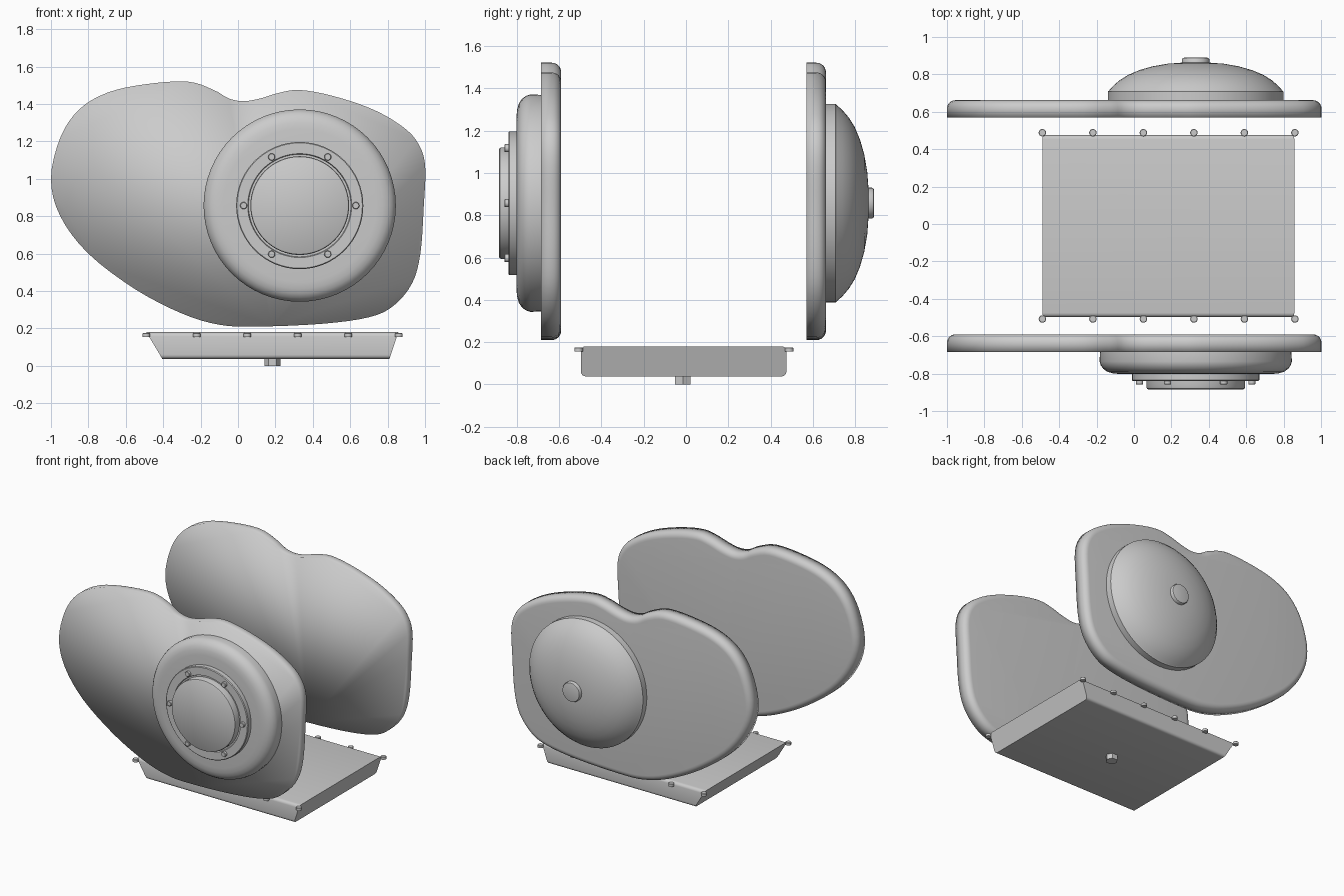
import bpy
import bmesh
import math
from mathutils import Vector

cube = bpy.data.objects.get("Cube")
if cube:
    bpy.data.objects.remove(cube, do_unlink=True)

GREY = (0.6, 0.6, 0.6, 1.0)
metal = bpy.data.materials.new("plain grey metal")
metal.use_nodes = True
metal.diffuse_color = GREY
metal.node_tree.nodes["Principled BSDF"].inputs["Base Color"].default_value = GREY


def loft(name, rings, angle=35):
    """Skin a stack of matching rings and cap both ends."""
    bm = bmesh.new()
    stack = [[bm.verts.new(p) for p in ring] for ring in rings]
    for low, high in zip(stack, stack[1:]):
        for i in range(len(low)):
            j = (i + 1) % len(low)
            bm.faces.new((low[i], low[j], high[j], high[i]))
    bm.faces.new(stack[0])
    bm.faces.new(stack[-1])
    bmesh.ops.recalc_face_normals(bm, faces=bm.faces)
    mesh = bpy.data.meshes.new(name)
    bm.to_mesh(mesh)
    bm.free()
    mesh.materials.append(metal)
    obj = bpy.data.objects.new(name, mesh)
    bpy.context.collection.objects.link(obj)
    bpy.ops.object.select_all(action="DESELECT")
    obj.select_set(True)
    bpy.context.view_layer.objects.active = obj
    bpy.ops.object.shade_smooth_by_angle(angle=math.radians(angle))
    return obj


def turned(name, cx, cz, profile, sides=64):
    """Turn a (radius, y) profile about an axis along y."""
    turns = [math.tau * i / sides for i in range(sides)]
    return loft(name, [[(cx + r * math.cos(t), y, cz + r * math.sin(t)) for t in turns]
                       for r, y in profile])


def upright(name, cx, cy, profile, sides=16):
    """Turn a (radius, z) profile about a vertical axis."""
    turns = [math.tau * i / sides for i in range(sides)]
    return loft(name, [[(cx + r * math.cos(t), cy + r * math.sin(t), z) for t in turns]
                       for r, z in profile])


# Outline of the engine side covers, smoothed through a few points (x, z)
OUTLINE = [(-1, 1.0), (-.95, 1.22), (-.85, 1.37), (-.7, 1.46), (-.5, 1.505), (-.27, 1.52),
           (-.13, 1.475), (-.05, 1.43), (.03, 1.415), (.12, 1.43), (.22, 1.46),
           (.33, 1.475), (.5, 1.445), (.7, 1.38), (.85, 1.3), (.95, 1.21), (1, 1.08),
           (.993, .85), (.975, .6), (.93, .44), (.83, .32), (.7, .26), (.45, .225),
           (.1, .21), (-.1, .22), (-.3, .28), (-.55, .41), (-.8, .6), (-.95, .8)]


def smooth_loop(points, steps=4):
    pts = [Vector(p) for p in points]
    n = len(pts)
    loop = []
    for i in range(n):
        a, b, c, d = (pts[(i + k) % n] for k in (-1, 0, 1, 2))
        for s in range(steps):
            t = s / steps
            loop.append(0.5 * (2 * b + (c - a) * t + (2 * a - 5 * b + 4 * c - d) * t ** 2
                               + (3 * b - a - 3 * c + d) * t ** 3))
    return loop


loop = smooth_loop(OUTLINE)
count = len(loop)
inward = []
for i in range(count):
    along = (loop[(i + 1) % count] - loop[i - 1]).normalized()
    inward.append(Vector((along.y, -along.x)))


def cover(name, front, back, radius=0.045):
    """Flat plate with a rounded rear rim."""
    steps = [(0, front)]
    for k in range(7):
        t = math.pi / 2 * k / 6
        steps.append((radius * (1 - math.cos(t)), back - radius * (1 - math.sin(t))))
    rings = []
    for inset, y in steps:
        flat = [p + d * inset for p, d in zip(loop, inward)]
        rings.append([(p.x, y, p.y) for p in flat])
    return loft(name, rings, 180)


cover("front_cover", -0.685, -0.59)
cover("rear_cover", 0.57, 0.662)

# Round housing, ring and disc on the front cover
CX, CZ = 0.33, 0.857
turned("front_housing", CX, CZ, [(.512, -.68), (.514, -.735), (.508, -.755), (.494, -.775),
                                 (.472, -.79), (.445, -.798), (.41, -.802), (.2, -.802)])
turned("front_ring", CX, CZ, [(.34, -.80), (.34, -.835), (.335, -.84), (.278, -.84),
                              (.274, -.83), (.2, -.83)])
turned("front_disc", CX, CZ, [(.264, -.82), (.264, -.872), (.261, -.88), (.255, -.884)])
for i in range(6):
    t = math.tau * i / 6
    turned("ring_bolt", CX + .3 * math.cos(t), CZ + .3 * math.sin(t),
           [(.019, -.83), (.019, -.856), (.016, -.859)], 16)

# Domed housing and centre boss on the rear cover
turned("rear_dome_base", CX, CZ, [(.47, .655), (.47, .708), (.464, .713)])
turned("rear_dome", CX, CZ, [(.464, .713), (.44, .74), (.405, .77), (.36, .798), (.3, .823),
                             (.23, .843), (.15, .857), (.07, .863)])
turned("rear_boss", CX, CZ, [(.073, .85), (.073, .88), (.069, .887), (.062, .889)], 32)

# Oil pan: cross-section with rounded long edges, ends sloping inwards below
R = 0.022
Y0, Y1, Z0, Z1 = -0.497, 0.475, 0.038, 0.18
section = []
for cy, cz, start in ((Y1 - R, Z1 - R, 0), (Y0 + R, Z1 - R, 90),
                      (Y0 + R, Z0 + R, 180), (Y1 - R, Z0 + R, 270)):
    for k in range(5):
        t = math.radians(start + 22.5 * k)
        section.append((cy + R * math.cos(t), cz + R * math.sin(t)))
ends = []
for top_x, low_x in ((-.49, -.405), (.857, .81)):
    ends.append([(low_x + (top_x - low_x) * (z - Z0) / (Z1 - Z0), y, z) for y, z in section])
loft("oil_pan", ends)

# Pan bolts along both long sides, and the hexagonal drain plug
for y in (-.508, .488):
    for i in range(6):
        upright("pan_bolt", -.49 + .27 * i, y, [(.02, .155), (.02, .172), (.017, .175)])
upright("drain_plug", .185, -.015, [(.042, 0), (.042, .045)], 6)
